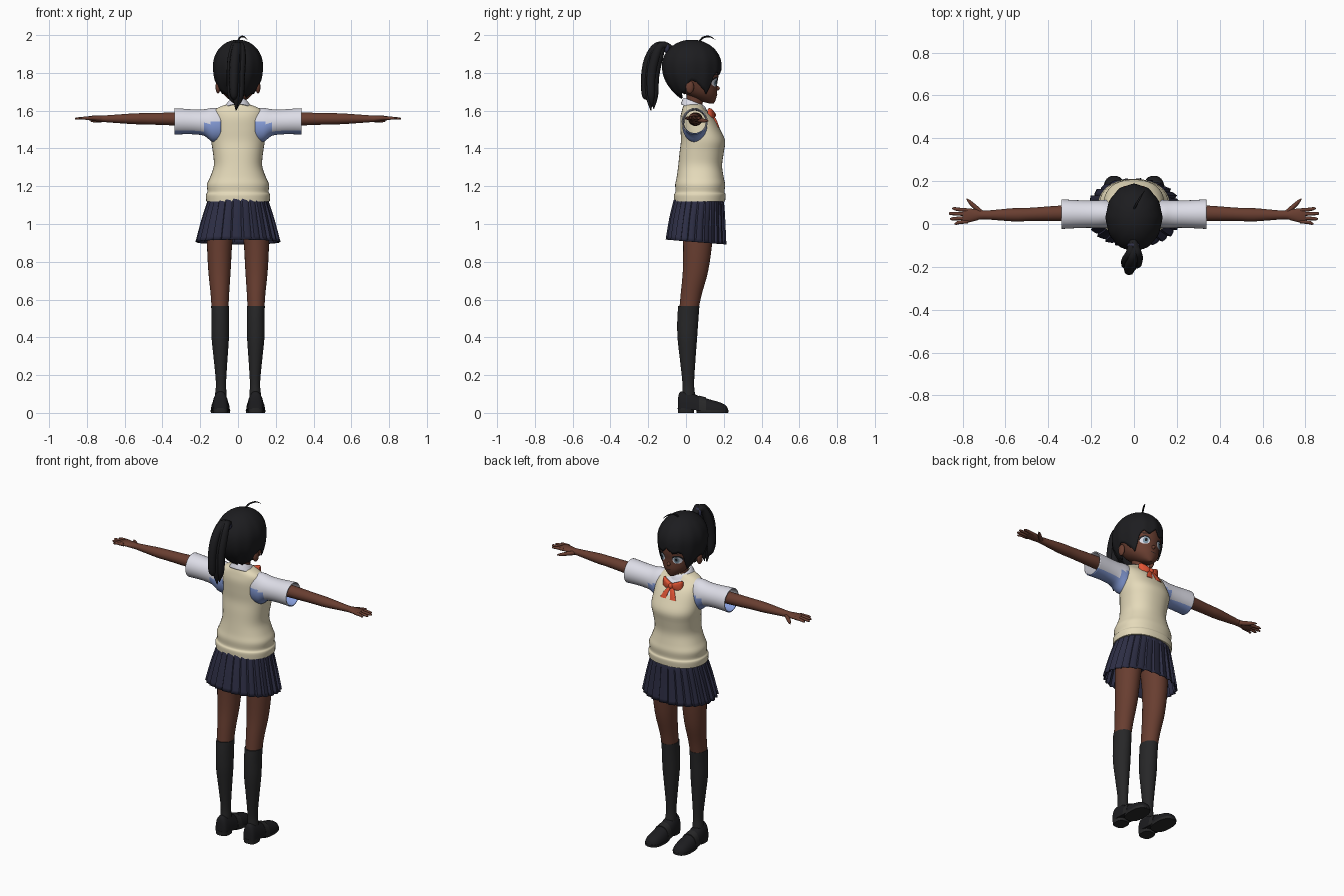
import bpy, bmesh, math
from mathutils import Vector
from mathutils.bvhtree import BVHTree

if "Cube" in bpy.data.objects:
    bpy.data.objects.remove(bpy.data.objects["Cube"])


def material(name, *rgb):
    m = bpy.data.materials.new(name)
    m.use_nodes = True
    m.diffuse_color = (*rgb, 1)
    bsdf = next(n for n in m.node_tree.nodes if n.type == "BSDF_PRINCIPLED")
    bsdf.inputs["Base Color"].default_value = (*rgb, 1)
    return m


SKIN = material("brown skin", .14, .048, .03)
HAIR = material("black hair", .012, .012, .014)
VEST = material("cream knit", .78, .7, .49)
SHIRT = material("white cotton", .76, .76, .84)
SHADE = material("blue lining", .24, .34, .7)
SKIRT = material("navy cloth", .026, .027, .058)
SOCK = material("charcoal sock", .02, .02, .021)
RED = material("orange red ribbon", .75, .09, .035)
IRIS = material("grey blue iris", .2, .3, .38)


def finish(name, mesh, mat, mirror=False, thick=0, angle=50):
    bm = bmesh.new()
    bm.from_mesh(mesh)
    bmesh.ops.recalc_face_normals(bm, faces=bm.faces)
    bm.to_mesh(mesh)
    bm.free()
    mesh.materials.clear()
    mesh.materials.append(mat)
    mesh.shade_smooth()
    mesh.set_sharp_from_angle(angle=math.radians(angle))
    ob = bpy.data.objects.new(name, mesh)
    bpy.context.scene.collection.objects.link(ob)
    if thick:
        ob.modifiers.new("thickness", "SOLIDIFY").thickness = thick
    if mirror:
        ob.modifiers.new("mirror", "MIRROR").use_clip = False
    return ob


def spline(keys, steps):
    """Catmull-Rom interpolation of equal-length tuples."""
    out = []
    for i in range(len(keys) - 1):
        a, b, c, d = (keys[max(0, min(len(keys) - 1, i + k))] for k in (-1, 0, 1, 2))
        for s in range(steps):
            t = s / steps
            out.append([q + t * ((r - p) + t * ((2 * p - 5 * q + 4 * r - w) + t * (3 * (q - r) + w - p))) / 2
                        for p, q, r, w in zip(a, b, c, d)])
    return out + [list(keys[-1])]


def loft(name, mat, axis, rings, n=28, steps=4, power=1, caps=True, wave=None,
         flat=False, tilt=0, **kw):
    """Skin of rings (position, centre u, centre v, radius u, radius v)."""
    rows = spline(rings, steps)
    verts, faces = [], []
    for j, (pos, cu, cv, ru, rv) in enumerate(rows):
        for i in range(n):
            a = math.tau * i / n
            k = wave(i, j / (len(rows) - 1)) if wave else 1
            c, s = math.cos(a), math.sin(a)
            u = cu + k * max(ru, .001) * math.copysign(abs(c) ** power, c)
            dv = k * max(rv, .001) * math.copysign(abs(s) ** power, s)
            v = cv + (max(dv, 0) if flat else dv)
            verts.append({"x": (pos, u, v), "y": (u, pos, v), "z": (u, v, pos + tilt * dv)}[axis])
    for j in range(len(rows) - 1):
        for i in range(n):
            k = (i + 1) % n
            faces.append((j * n + i, j * n + k, j * n + n + k, j * n + n + i))
    if caps:
        faces += [tuple(range(n)), tuple(range(len(verts) - n, len(verts)))]
    mesh = bpy.data.meshes.new(name)
    mesh.from_pydata(verts, [], faces)
    return finish(name, mesh, mat, **kw)


def ball(name, mat, loc, size, **kw):
    bm = bmesh.new()
    bmesh.ops.create_uvsphere(bm, u_segments=20, v_segments=12, radius=1)
    for v in bm.verts:
        v.co = Vector(loc) + v.co * Vector(size)
    mesh = bpy.data.meshes.new(name)
    bm.to_mesh(mesh)
    bm.free()
    return finish(name, mesh, mat, **kw)


def strand(name, mat, pts, radii, depth):
    cu = bpy.data.curves.new(name, "CURVE")
    cu.dimensions, cu.bevel_depth, cu.bevel_resolution, cu.use_fill_caps = "3D", depth, 2, True
    sp = cu.splines.new("POLY")
    rows = spline([(*p, r) for p, r in zip(pts, radii)], 5)
    sp.points.add(len(rows) - 1)
    for p, (x, y, z, r) in zip(sp.points, rows):
        p.co, p.radius = (x, y, z, 1), max(r, .05)
    tmp = bpy.data.objects.new(name, cu)
    mesh = bpy.data.meshes.new_from_object(tmp)
    bpy.data.objects.remove(tmp)
    return finish(name, mesh, mat)


def patch(name, mat, target, outline, lift, **kw):
    """Thin plate draped over the +y side of a target."""
    tree = BVHTree.FromPolygons([v.co for v in target.data.vertices],
                                [p.vertices[:] for p in target.data.polygons])
    n = len(outline)
    cx, cz = (sum(p[k] for p in outline) / n for k in (0, 1))
    flat = [(cx, cz)] + [(cx + (x - cx) * f / 4, cz + (z - cz) * f / 4)
                         for f in (1, 2, 3, 4) for x, z in outline]
    verts = []
    for x, z in flat:
        hit = tree.ray_cast(Vector((x, 1, z)), Vector((0, -1, 0)))[0]
        verts.append((x, (hit.y if hit else .1) + lift, z))
    faces = [(0, 1 + i, 1 + (i + 1) % n) for i in range(n)]
    for r in range(3):
        a, b = 1 + r * n, 1 + r * n + n
        faces += [(a + i, b + i, b + (i + 1) % n, a + (i + 1) % n) for i in range(n)]
    mesh = bpy.data.meshes.new(name)
    mesh.from_pydata(verts, [], faces)
    return finish(name, mesh, mat, **kw)


def oval(cx, cz, rx, rz, n=20):
    return [(cx + rx * math.cos(math.tau * i / n), cz + rz * math.sin(math.tau * i / n)) for i in range(n)]


# Head, ears, nose and neck
head = loft("head", SKIN, "z", [
    (1.638, 0, .135, .012, .012), (1.655, 0, .11, .042, .046), (1.69, 0, .08, .078, .085),
    (1.74, 0, .055, .1, .11), (1.8, 0, .05, .112, .122), (1.88, 0, .04, .1, .115), (1.94, 0, .03, .05, .06)])
ball("nose", SKIN, (0, .163, 1.718), (.01, .016, .012))
ball("ears", SKIN, (.106, .02, 1.725), (.013, .022, .034), mirror=True)
loft("neck", SKIN, "z", [(1.58, 0, .04, .045, .045), (1.63, 0, .045, .04, .042), (1.72, 0, .05, .045, .05)])

# Face details
patch("lashes", HAIR, head, oval(.049, 1.757, .027, .022), .002, mirror=True)
patch("eye_whites", SHIRT, head, oval(.049, 1.749, .024, .021), .0035, mirror=True)
patch("irises", IRIS, head, oval(.047, 1.75, .014, .019), .005, mirror=True)
patch("pupils", HAIR, head, oval(.047, 1.752, .006, .01), .0065, mirror=True)
patch("brows", HAIR, head, oval(.05, 1.792, .026, .003), .003, mirror=True)
patch("mouth", HAIR, head, oval(0, 1.685, .016, .0018), .003)

# Bobbed hair cap with a jagged fringe and side locks
edge = [(0, 1.8), (22, 1.785), (40, 1.78), (52, 1.675), (62, 1.69), (76, 1.745),
        (98, 1.735), (112, 1.675), (140, 1.665), (180, 1.66)]


def hair_end(d):
    for (a, za), (b, zb) in zip(edge, edge[1:]):
        if d <= b:
            return za + (zb - za) * (d - a) / (b - a)


count, rows = 96, 18
verts, faces = [], []
for j in range(rows + 1):
    for i in range(count):
        a = math.tau * i / count
        deg = abs((math.degrees(a) + 180) % 360 - 180)
        low = hair_end(deg) + .022 * abs((i / 4) % 2 - 1)
        t = j / rows
        z = 1.975 + (low - 1.975) * (t ** 1.6 * .9 + t * .1)
        back = (1 - math.cos(a)) / 2
        if z > 1.84:
            f = math.sqrt(max(0, 1 - ((z - 1.84) / .136) ** 2))
        else:
            f = 1 - (.2 + .45 * back) * ((1.84 - z) / .18) ** 2.2
        f *= 1 + .015 * t * math.cos(a * 12)
        verts.append((.131 * f * math.sin(a), .03 + .156 * f * math.cos(a), z))
for j in range(rows):
    for i in range(count):
        k = (i + 1) % count
        faces.append((j * count + i, j * count + k, (j + 1) * count + k, (j + 1) * count + i))
faces.append(tuple(range(count)))
mesh = bpy.data.meshes.new("hair_cap")
mesh.from_pydata(verts, [], faces)
finish("hair_cap", mesh, HAIR, thick=.006)

# Ponytail, tie and stray lock
for i, (dx, dy, end) in enumerate([(0, 0, 1.6), (-.026, .01, 1.64), (.022, .012, 1.62),
                                   (-.012, -.018, 1.67), (.012, .028, 1.61)]):
    strand(f"ponytail_strand_{i + 1}", HAIR,
           [(-.005, -.07, 1.925), (dx * .6, -.135 + dy * .5, 1.945), (dx - .005, -.175 + dy, 1.88),
            (dx - .01, -.195 + dy, 1.78), (dx - .01, -.195 + dy, 1.68), (-.01 + dx * .4, -.185 + dy * .5, end)],
           [.6, .9, 1.1, 1.1, .85, .1], .023)
ball("hair_tie", SKIRT, (-.003, -.1, 1.93), (.03, .016, .03))
strand("stray_lock", HAIR, [(0, .07, 1.965), (.01, .09, 1.987), (.03, .125, 1.992), (.05, .155, 1.975)],
       [1, 1, .8, .1], .005)

# Knitted vest with a hem band
vest = loft("vest", VEST, "z", [
    (1.12, 0, .072, .168, .135), (1.155, 0, .073, .17, .137), (1.17, 0, .074, .162, .13),
    (1.21, 0, .075, .164, .132), (1.25, 0, .075, .147, .124), (1.31, 0, .075, .128, .116),
    (1.38, 0, .083, .133, .117), (1.44, 0, .09, .142, .117), (1.5, 0, .076, .142, .105),
    (1.56, 0, .058, .138, .088), (1.6, 0, .042, .128, .064), (1.625, 0, .038, .085, .052),
    (1.635, 0, .038, .05, .045)], power=.88, n=40)
patch("shirt_front", SHIRT, vest, [(-.055, 1.605), (0, 1.61), (.055, 1.605), (.028, 1.565), (0, 1.525),
                                   (-.028, 1.565)], .004)

# Shirt collar and bow
loft("collar", SHIRT, "z", [(1.648, 0, .043, .047, .05), (1.64, 0, .044, .056, .06), (1.605, 0, .046, .076, .074)],
     caps=False, tilt=-.4, thick=.005)
loft("bow_wings", RED, "x", [(.0, .137, 1.578, .01, .012), (.025, .137, 1.579, .014, .022),
                             (.055, .126, 1.582, .013, .031), (.064, .12, 1.582, .006, .028)],
     n=16, power=.7, mirror=True)
loft("bow_tails", RED, "z", [(1.575, .005, .142, .008, .005), (1.545, .02, .158, .015, .006),
                             (1.51, .032, .172, .02, .005)], n=12, power=.6, mirror=True)
ball("bow_knot", RED, (0, .146, 1.577), (.014, .012, .016))

# Short sleeves, blue on the underside and in the armpit
sleeves = loft("sleeves", SHIRT, "x", [
    (.09, .045, 1.525, .06, .088), (.135, .046, 1.525, .066, .09), (.18, .046, 1.537, .064, .07),
    (.24, .046, 1.541, .064, .066), (.3, .046, 1.543, .067, .068), (.337, .046, 1.543, .069, .07)],
    n=32, caps=False, thick=.006, mirror=True)
sleeves.data.materials.append(SHADE)
for f in sleeves.data.polygons:
    if f.normal.z < -.72 or (f.center.x < .175 and f.center.z < 1.535):
        f.material_index = 1

# Arms, fingers and thumbs
loft("arms", SKIN, "x", [
    (.2, .05, 1.555, .038, .036), (.34, .05, 1.556, .036, .034), (.48, .045, 1.557, .031, .03),
    (.56, .043, 1.557, .031, .028), (.7, .042, 1.557, .02, .018), (.735, .042, 1.558, .026, .016),
    (.775, .04, 1.56, .033, .013), (.8, .038, 1.56, .03, .009)], mirror=True)
for label, y, spread, tip in [("index", .064, .008, .848), ("middle", .046, .003, .864),
                              ("ring", .028, -.004, .858), ("little", .012, -.01, .838)]:
    loft(label + "_fingers", SKIN, "x", [(.775, y, 1.56, .009, .01), (.82, y + spread / 2, 1.56, .0085, .008),
                                         (tip - .008, y + spread, 1.558, .007, .006),
                                         (tip, y + spread, 1.558, .002, .002)], n=10, mirror=True)
loft("thumbs", SKIN, "x", [(.705, .048, 1.553, .014, .013), (.735, .073, 1.55, .015, .012),
                           (.765, .1, 1.547, .012, .009), (.782, .117, 1.546, .003, .003)], n=12, mirror=True)

# Pleated skirt
PLEAT = [1.025, 1.012, 1.0, .988, .955]
loft("skirt", SKIRT, "z", [(1.15, 0, .07, .15, .125), (1.11, 0, .068, .164, .134), (1.02, 0, .06, .19, .146),
                           (.905, 0, .053, .22, .158)], n=130, power=.92, caps=False, tilt=-.08,
     wave=lambda i, t: 1 + (PLEAT[i % 5] - 1) * min(1, t * 1.5), thick=.004, angle=30)
loft("hips", SKIRT, "z", [(1.14, 0, .068, .14, .115), (1.06, 0, .068, .15, .11), (.99, 0, .066, .13, .09)])

# Legs and knee socks
loft("legs", SKIN, "z", [(1.05, .085, .066, .075, .085), (.9, .097, .062, .067, .077), (.75, .098, .05, .059, .067),
                         (.63, .096, .028, .049, .056), (.54, .095, .014, .044, .05)], mirror=True)
loft("socks", SOCK, "z", [(.565, .095, .015, .047, .056), (.5, .094, .01, .046, .056), (.4, .094, .007, .046, .052),
                          (.28, .092, .009, .036, .041), (.16, .09, .012, .027, .031), (.1, .091, .014, .03, .034),
                          (.04, .092, .02, .03, .04)], mirror=True)

# Loafers: upper, strap, sole and heel
loft("shoe_uppers", HAIR, "y", [
    (-.042, .093, .02, .02, .06), (-.03, .093, .02, .036, .092), (.02, .093, .018, .043, .092),
    (.07, .093, .012, .046, .076), (.13, .093, .006, .05, .064), (.185, .093, .004, .046, .05),
    (.213, .093, .003, .031, .034), (.224, .093, .003, .01, .012)], flat=True, power=.85, mirror=True)
loft("shoe_straps", SOCK, "y", [(.07, .093, .012, .047, .079), (.105, .093, .009, .05, .073)],
     flat=True, power=.85, mirror=True)
loft("shoe_soles", SOCK, "z", [(0, .093, .14, .051, .083), (.014, .093, .14, .052, .085)],
     steps=1, power=.8, mirror=True)
loft("shoe_heels", SOCK, "z", [(0, .093, .0, .038, .042), (.026, .093, .0, .041, .044)],
     steps=1, power=.7, mirror=True)
